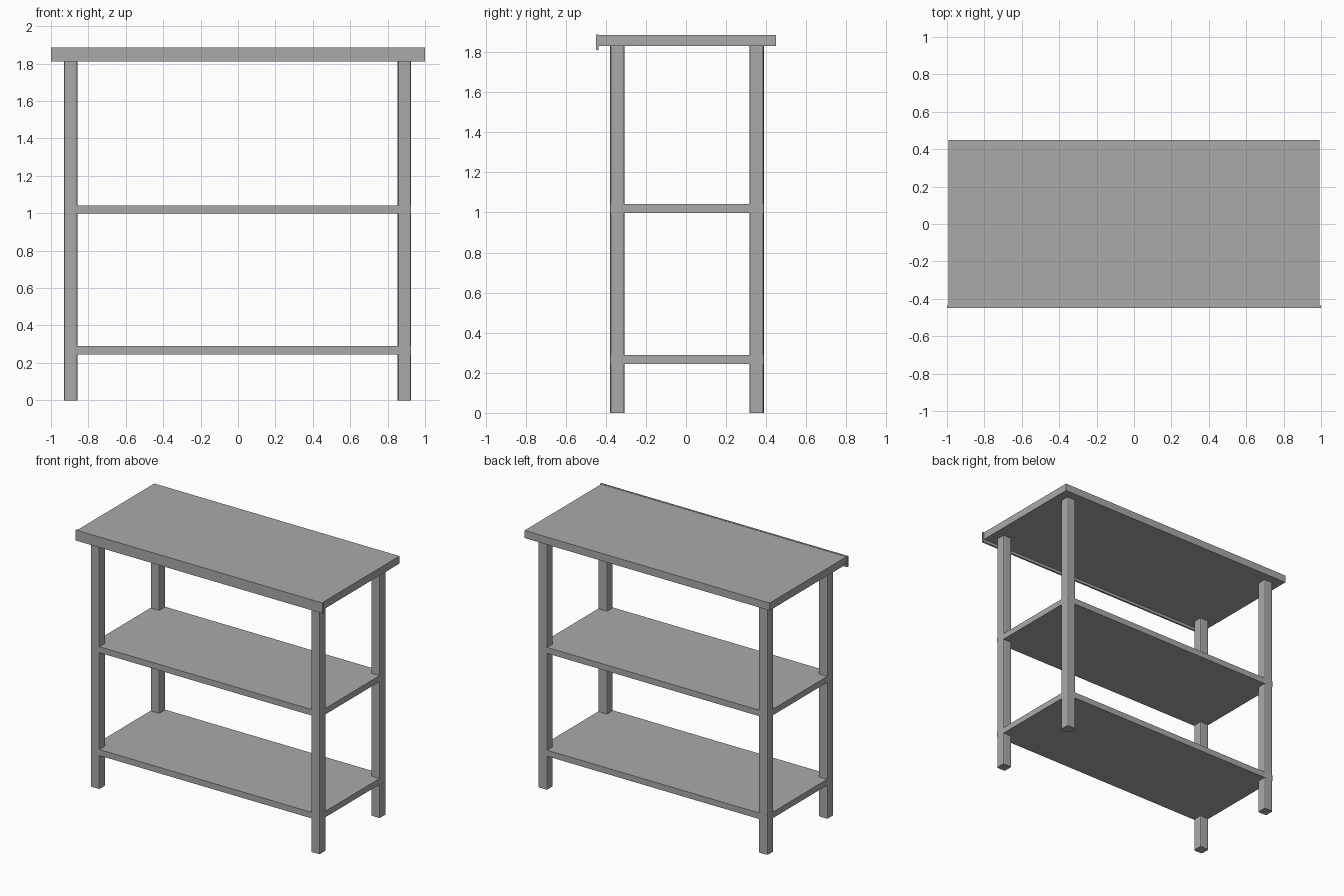
import bpy

if "Cube" in bpy.data.objects:
    bpy.data.objects.remove(bpy.data.objects["Cube"])

steel = bpy.data.materials.new("grey_steel")
steel.diffuse_color = (0.40, 0.40, 0.40, 1)
steel.use_nodes = True
steel.node_tree.nodes["Principled BSDF"].inputs["Base Color"].default_value = steel.diffuse_color


def box(name, x, y, z, bevel=0.0):
    """Box from (min, max) ranges, with optional chamfered vertical edges."""
    bpy.ops.mesh.primitive_cube_add(size=1)
    ob = bpy.context.object
    ob.name = name
    ob.location = [(a + b) / 2 for a, b in (x, y, z)]
    ob.scale = [b - a for a, b in (x, y, z)]
    bpy.ops.object.transform_apply(location=False, rotation=False, scale=True)
    ob.data.materials.append(steel)
    if bevel:
        # weight only the upright edges
        me = ob.data
        weights = me.attributes.new("bevel_weight_edge", 'FLOAT', 'EDGE')
        for e in me.edges:
            a, b = (me.vertices[i].co for i in e.vertices)
            weights.data[e.index].value = 1.0 if abs(a.z - b.z) > 0.01 else 0.0
        mod = ob.modifiers.new("chamfer", 'BEVEL')
        mod.limit_method = 'WEIGHT'
        mod.width = bevel
        mod.segments = 2
    return ob


# worktop and the deeper lip along its front edge
box("worktop", (-0.993, 0.993), (-0.436, 0.45), (1.83, 1.885))
box("front_lip", (-1.0, 1.0), (-0.45, -0.436), (1.81, 1.887))

# four square-tube legs
for side, x in (("left", (-0.931, -0.859)), ("right", (0.854, 0.926))):
    for end, y in (("front", (-0.378, -0.306)), ("back", (0.316, 0.388))):
        box(f"{side}_{end}_leg", x, y, (0, 1.83), 0.01)

# two shelves, fitted through the legs
for name, z in (("lower_shelf", 0.245), ("middle_shelf", 0.998)):
    box(name, (-0.93, 0.925), (-0.377, 0.387), (z, z + 0.044), 0.004)
